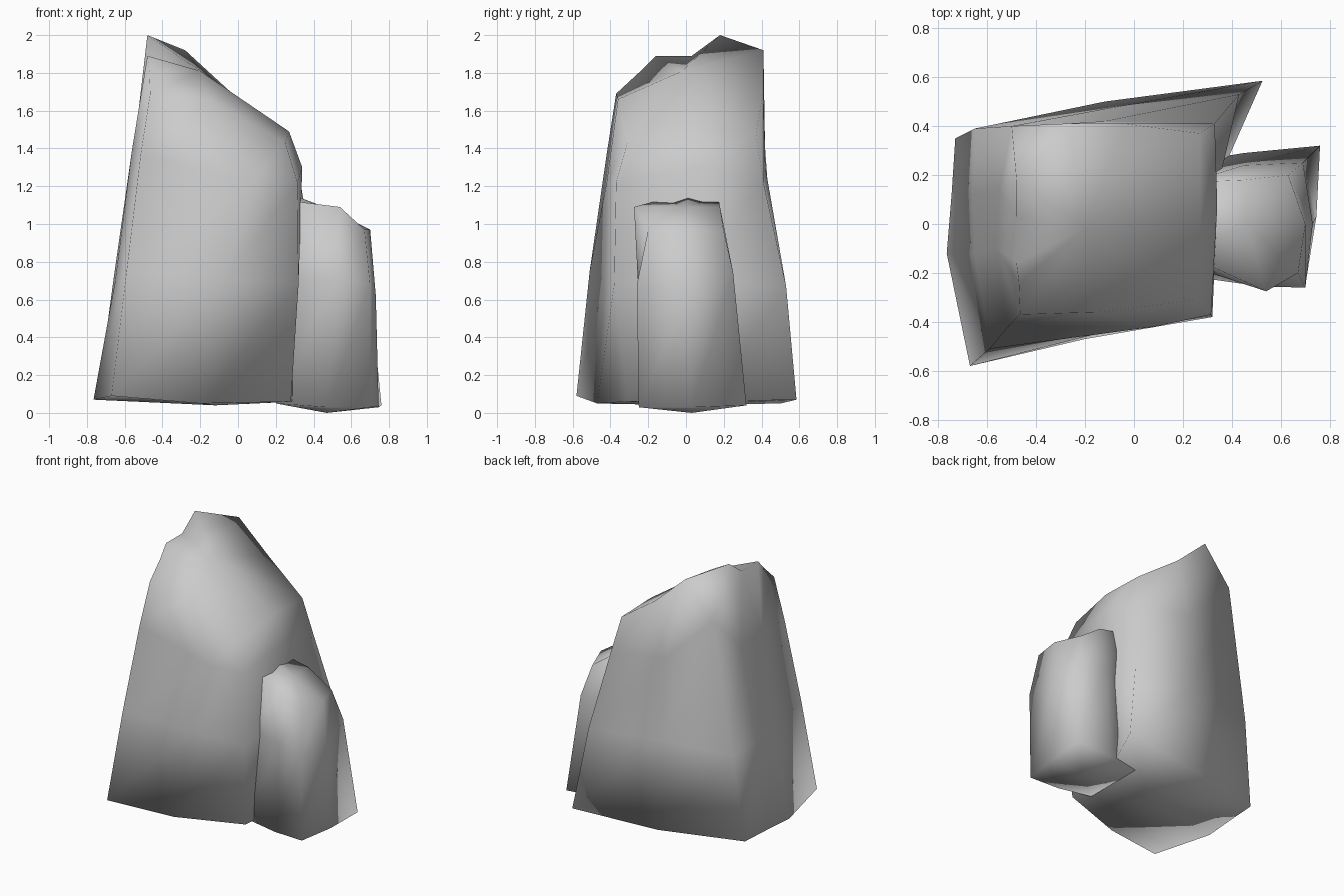
import bpy, bmesh


def rock(name, rings, bottom, top):
    """Loft irregular rings, close both ends with fans, shade smooth."""
    bm = bmesh.new()
    loops = [[bm.verts.new(p) for p in ring] for ring in rings]
    n = len(loops[0])
    for lo, hi in zip(loops, loops[1:]):
        for i in range(n):
            j = (i + 1) % n
            bm.faces.new((lo[i], lo[j], hi[j], hi[i]))
    for loop, tip in ((loops[0], bottom), (loops[-1], top)):
        c = bm.verts.new(tip)
        for i in range(n):
            bm.faces.new((loop[i], loop[(i + 1) % n], c))
    bmesh.ops.recalc_face_normals(bm, faces=bm.faces)
    for f in bm.faces:
        f.smooth = True
    me = bpy.data.meshes.new(name)
    bm.to_mesh(me)
    bm.free()
    ob = bpy.data.objects.new(name, me)
    bpy.context.collection.objects.link(ob)
    return ob


# Tall slanted rock: rings run counter-clockwise from the front left corner
large = rock("large_rock", [
    [(-.67, -.58, .09), (-.20, -.47, .05), (.28, -.31, .06), (.31, .1, .06),
     (.525, .585, .07), (-.12, .50, .05), (-.73, .35, .07), (-.745, .12, .07), (-.765, -.12, .07)],
    [(-.59, -.51, .75), (-.08, -.43, .70), (.32, -.38, .68), (.32, .05, .70),
     (.43, .53, .67), (-.12, .47, .70), (-.65, .39, .70), (-.66, .12, .70), (-.65, -.12, .70)],
    [(-.515, -.42, 1.37), (.08, -.42, 1.22), (.315, -.37, 1.22), (.34, .08, 1.30),
     (.33, .41, 1.22), (-.12, .42, 1.30), (-.50, .40, 1.66), (-.55, .14, 1.40), (-.56, -.10, 1.40)],
    [(-.465, -.37, 1.69), (-.15, -.36, 1.66), (.25, -.31, 1.43), (.27, .03, 1.49),
     (.27, .37, 1.48), (-.04, .41, 1.70), (-.28, .41, 1.92), (-.48, .18, 2.0), (-.48, -.16, 1.89)],
], (-.12, 0, .04), (-.20, -.02, 1.81))

# Notch in the crest beside the peak, and a shoulder in front of it
bm = bmesh.new()
bm.from_mesh(large.data)


def near(co):
    return min(bm.verts, key=lambda v: sum((s - t) ** 2 for s, t in zip(v.co, co)))


for a, b, p in (((-.48, .18, 2.0), (-.48, -.16, 1.89), (-.48, .03, 1.89)),
                ((-.48, -.16, 1.89), (-.465, -.37, 1.69), (-.47, -.24, 1.81))):
    e = bm.edges.get((near(a), near(b)))
    faces = list(e.link_faces)
    v = bmesh.utils.edge_split(e, e.verts[0], 0.5)[1]
    v.co = p
    bmesh.ops.triangulate(bm, faces=faces)
bm.to_mesh(large.data)
bm.free()

# Short rock leaning against the right side
rock("small_rock", [
    [(.20, -.21, .05), (.47, -.24, .03), (.70, -.25, .03), (.745, .03, .03),
     (.76, .32, .04), (.45, .29, .05), (.20, .25, .05), (.20, 0, .05)],
    [(.22, -.17, .70), (.52, -.255, .70), (.70, -.26, .68), (.73, 0, .62),
     (.69, .25, .74), (.45, .24, .78), (.22, .20, .70), (.20, 0, .70)],
    [(.22, -.13, 1.13), (.54, -.275, 1.09), (.67, -.20, .97), (.70, 0, .97),
     (.63, .20, .96), (.45, .18, 1.09), (.22, .17, 1.14), (.22, .02, 1.18)],
], (.47, .03, 0), (.46, .0, 1.09))
